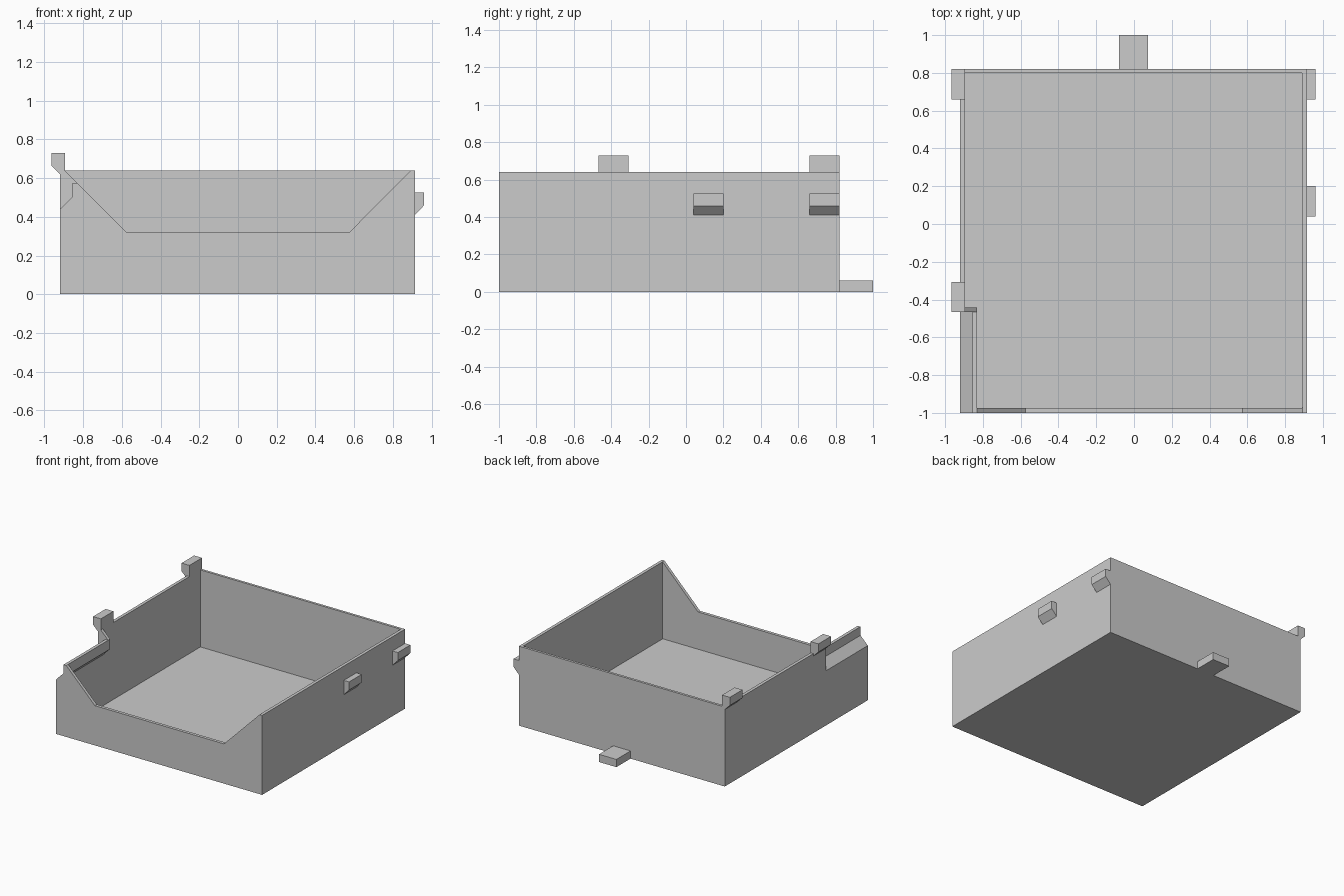
import bpy
import bmesh

cube = bpy.data.objects.get("Cube")
if cube:
    bpy.data.objects.remove(cube, do_unlink=True)

GREY = (0.6, 0.6, 0.6, 1)
grey = bpy.data.materials.new("plain grey")
grey.use_nodes = True
grey.diffuse_color = GREY
grey.node_tree.nodes["Principled BSDF"].inputs["Base Color"].default_value = GREY

LEFT, RIGHT, FRONT, BACK, HEIGHT = -0.92, 0.915, -1.0, 0.82, 0.64
WALL, FLOOR = 0.025, 0.02
STEP = -0.467        # where the set-in part of the wall begins


def prism(name, profile, y0, y1):
    """Extrude an x-z profile along y."""
    bm = bmesh.new()
    face = bm.faces.new([bm.verts.new((x, y0, z)) for x, z in profile])
    new = bmesh.ops.extrude_face_region(bm, geom=[face])["geom"]
    verts = [v for v in new if isinstance(v, bmesh.types.BMVert)]
    bmesh.ops.translate(bm, verts=verts, vec=(0, y1 - y0, 0))
    bmesh.ops.recalc_face_normals(bm, faces=bm.faces)
    mesh = bpy.data.meshes.new(name)
    bm.to_mesh(mesh)
    bm.free()
    mesh.materials.append(grey)
    obj = bpy.data.objects.new(name, mesh)
    bpy.context.collection.objects.link(obj)
    return obj


def rect(x0, x1, z0, z1):
    return [(x0, z0), (x1, z0), (x1, z1), (x0, z1)]


def cut(target, cutter):
    mod = target.modifiers.new("cut", "BOOLEAN")
    mod.operation = "DIFFERENCE"
    mod.solver = "EXACT"
    mod.object = cutter
    with bpy.context.temp_override(object=target, active_object=target):
        bpy.ops.object.modifier_apply(modifier="cut")
    bpy.data.objects.remove(cutter, do_unlink=True)


# Tray body, hollowed out
tray = prism("tray", rect(LEFT, RIGHT, 0, HEIGHT), FRONT, BACK)
cut(tray, prism("main_cavity", rect(LEFT + WALL, RIGHT - WALL, FLOOR, 1),
                STEP + WALL, BACK - 0.02))

# Front part of the cavity, narrowed by the set-in wall
inner = [(LEFT + WALL, FLOOR), (RIGHT - WALL, FLOOR), (RIGHT - WALL, 1),
         (-0.83, 1), (-0.83, 0.495), (LEFT + WALL, 0.43)]
cut(tray, prism("front_cavity", inner, FRONT + WALL, STEP + WALL + 0.01))

# Notch outside and above the set-in wall
notch = [(-1.1, 0.44), (LEFT, 0.44), (-0.855, 0.505), (-0.855, 0.575),
         (-0.825, 0.575), (-0.825, 1), (-1.1, 1)]
cut(tray, prism("notch", notch, FRONT - 0.1, STEP))

# Lowered front opening with slanted ends
opening = [(-0.575, 0.32), (0.575, 0.32), (0.892, 0.64), (0.892, 1),
           (-0.895, 1), (-0.895, 0.64)]
cut(tray, prism("opening", opening, FRONT - 0.1, FRONT + WALL + 0.005))
step_slant = [(-0.895, 0.64), (-0.82, 0.565), (-0.82, 1), (-0.895, 1)]
cut(tray, prism("step_slant", step_slant, STEP - 0.01, STEP + WALL + 0.01))

# Hooks on top of the right-hand wall
top_hook = [(LEFT, 0.62), (-0.965, 0.665), (-0.965, 0.73),
            (LEFT + WALL, 0.73), (LEFT + WALL, HEIGHT), (LEFT, HEIGHT)]
for name, y in (("front_top_hook", STEP), ("back_top_hook", 0.66)):
    prism(name, top_hook, y, y + 0.16)

# Catches on the left-hand wall
catch = [(RIGHT, 0.41), (0.962, 0.46), (0.962, 0.525), (RIGHT, 0.525)]
for name, y in (("front_side_catch", 0.04), ("back_side_catch", 0.66)):
    prism(name, catch, y, y + 0.16)

# Tab at the bottom of the back wall
prism("back_tab", rect(-0.08, 0.075, 0, 0.062), BACK, 1.0)
